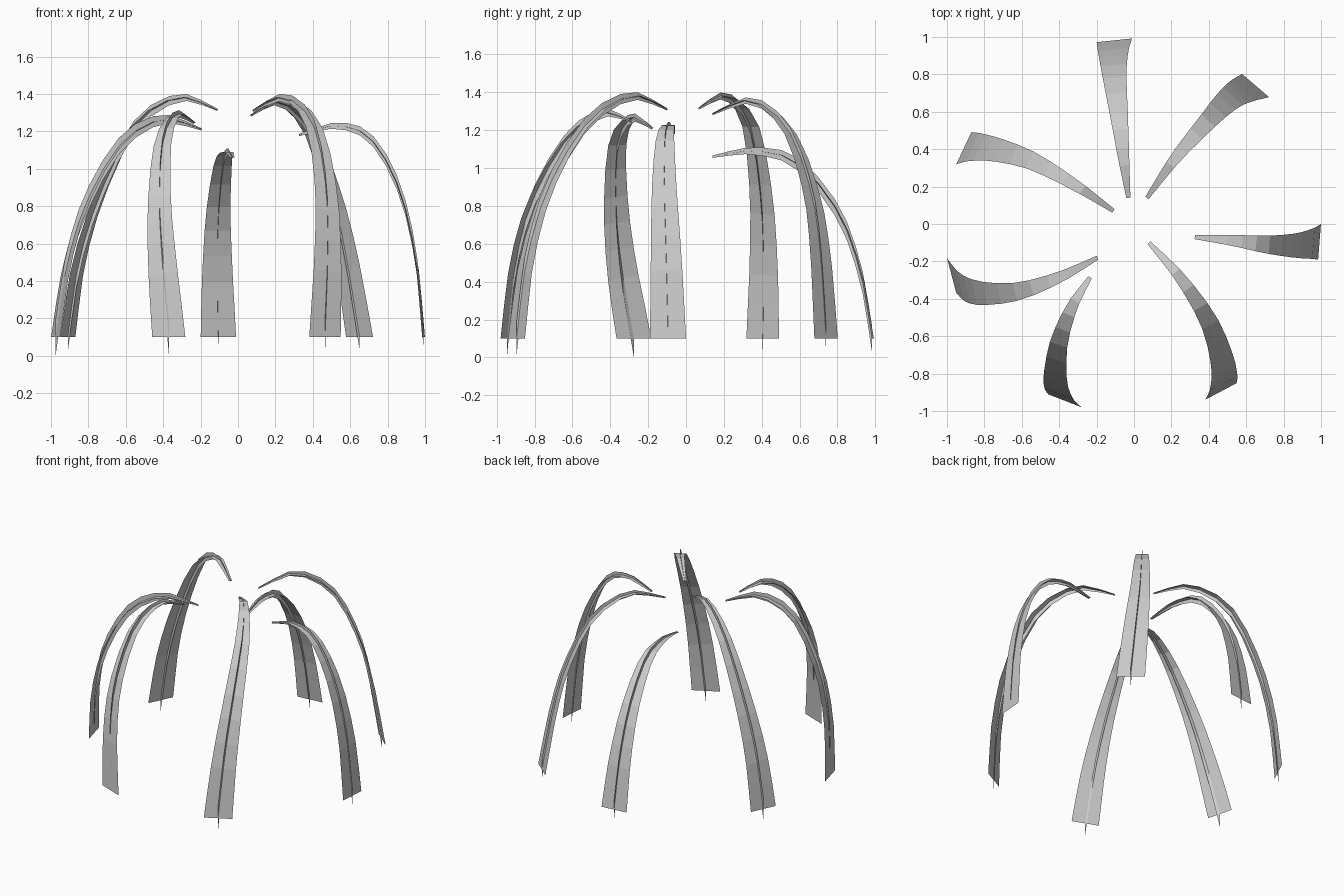
import bpy, bmesh
from mathutils import Vector

if "Cube" in bpy.data.objects:
    bpy.data.objects.remove(bpy.data.objects["Cube"])

SEGS = 12                        # segments along each frond
BASE_W, TIP_W = 0.19, 0.022      # blade width
RIB_BASE, RIB_TIP = 0.08, 0.006  # vertical half height of the midrib


def catmull(pts, t):
    """Point on a smooth path through pts, t in 0..1."""
    p = [pts[0] * 2 - pts[1]] + pts + [pts[-1] * 2 - pts[-2]]
    n = len(pts) - 1
    i = min(int(t * n), n - 1)
    u = t * n - i
    a, b, c, d = p[i:i + 4]
    return 0.5 * (2 * b + (c - a) * u + (2 * a - 5 * b + 4 * c - d) * u * u
                  + (3 * b - a - 3 * c + d) * u ** 3)


def strip(name, pairs):
    """Flat-faced strip between two rails."""
    bm = bmesh.new()
    rows = [[bm.verts.new(v) for v in pair] for pair in pairs]
    for (a, b), (c, d) in zip(rows, rows[1:]):
        bm.faces.new((a, b, d, c))
    me = bpy.data.meshes.new(name)
    bm.to_mesh(me)
    bm.free()
    ob = bpy.data.objects.new(name, me)
    bpy.context.collection.objects.link(ob)


def frond(name, side, spike_z, path):
    pts = [Vector(p) for p in path]
    side = Vector((*side, 0)).normalized()
    blade, rib = [], []
    for i in range(SEGS + 1):
        t = i / SEGS
        c = catmull(pts, t)
        tan = (catmull(pts, min(t + 0.01, 1)) - catmull(pts, max(t - 0.01, 0))).normalized()
        w = (side - tan * side.dot(tan)).normalized()
        half = 0.5 * (BASE_W + (TIP_W - BASE_W) * t ** 1.12)
        e = (side if i == 0 else w) * half
        blade.append((c - e, c + e))
        # midrib stands vertically through the blade, so it hangs below the root
        base = pts[0].z - spike_z
        h = Vector((0, 0, base + (RIB_TIP - base) * t))
        rib.append((c - h, c + h))
    strip(name + "_blade", blade)
    strip(name + "_midrib", rib)


# Seven arching fronds: centre line from root to tip
frond("back_frond", (0.19, 0.02), 0.03, [
    (-.105, .982, .1), (-.11, .92, .45), (-.105, .80, .77),
    (-.08, .58, 1.03), (-.055, .35, 1.09), (-.03, .14, 1.06)])
frond("back_right_frond", (0.14, -0.12), 0.03, [
    (.65, .74, .1), (.575, .71, .55), (.5, .66, .88),
    (.385, .54, 1.2), (.22, .35, 1.355), (.07, .14, 1.285)])
frond("right_frond", (0.015, 0.19), 0.04, [
    (.992, -.095, .1), (.95, -.105, .53), (.86, -.115, .9),
    (.71, -.11, 1.16), (.53, -.088, 1.23), (.325, -.07, 1.18)])
frond("front_right_frond", (0.17, 0.09), 0.01, [
    (.465, -.895, .1), (.48, -.84, .52), (.47, -.725, .9),
    (.40, -.52, 1.24), (.25, -.29, 1.38), (.08, -.1, 1.31)])
frond("front_left_frond", (0.18, -0.07), 0.01, [
    (-.37, -.945, .1), (-.405, -.90, .5), (-.42, -.81, .83),
    (-.40, -.63, 1.15), (-.33, -.44, 1.29), (-.235, -.285, 1.245)])
frond("left_frond", (0.05, -0.19), 0.0, [
    (-.975, -.275, .1), (-.915, -.34, .48), (-.81, -.37, .82),
    (-.62, -.36, 1.14), (-.4, -.285, 1.265), (-.195, -.18, 1.21)])
frond("back_left_frond", (0.08, 0.17), 0.02, [
    (-.91, .405, .1), (-.85, .41, .5), (-.73, .395, .88),
    (-.54, .335, 1.24), (-.31, .205, 1.38), (-.11, .07, 1.315)])
